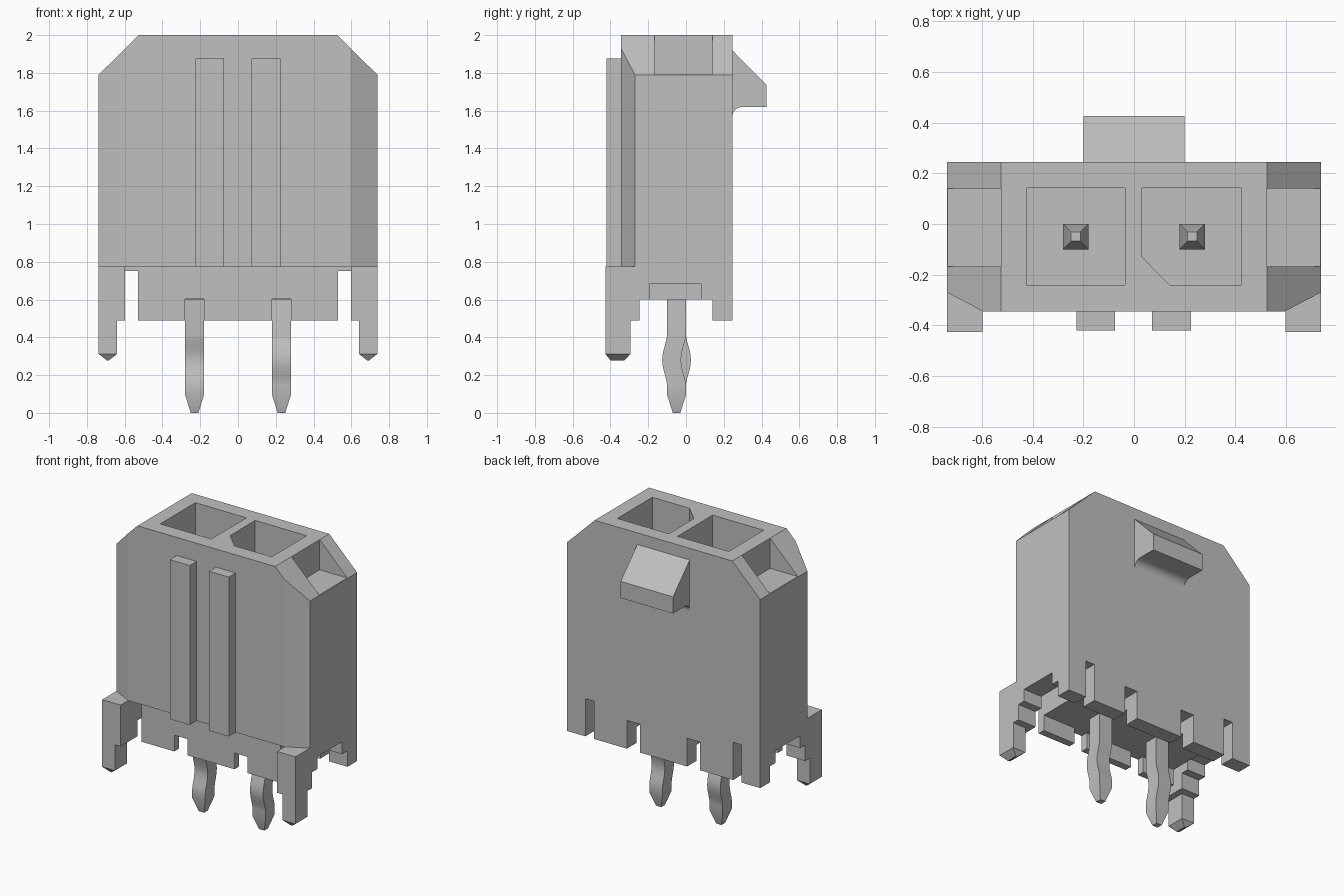
import bpy, bmesh, math

cube = bpy.data.objects.get("Cube")
if cube:
    bpy.data.objects.remove(cube, do_unlink=True)

grey = bpy.data.materials.new("plain_grey")
grey.use_nodes = True
COLOUR = (0.53, 0.53, 0.53, 1)
grey.diffuse_color = COLOUR
grey.node_tree.nodes["Principled BSDF"].inputs["Base Color"].default_value = COLOUR


def loft(name, rings):
    """Closed solid through a stack of matching rings of points."""
    bm = bmesh.new()
    rows = [[bm.verts.new(p) for p in ring] for ring in rings]
    n = len(rows[0])
    for a, b in zip(rows, rows[1:]):
        for i in range(n):
            j = (i + 1) % n
            bm.faces.new((a[i], a[j], b[j], b[i]))
    bm.faces.new(rows[0][::-1])
    bm.faces.new(rows[-1])
    bmesh.ops.recalc_face_normals(bm, faces=bm.faces)
    mesh = bpy.data.meshes.new(name)
    bm.to_mesh(mesh)
    bm.free()
    mesh.materials.append(grey)
    obj = bpy.data.objects.new(name, mesh)
    bpy.context.collection.objects.link(obj)
    return obj


def prism(name, pts, axis, lo, hi):
    """Extrude a 2D outline along an axis."""
    def place(p, t):
        return {"x": (t, p[0], p[1]), "y": (p[0], t, p[1]), "z": (p[0], p[1], t)}[axis]
    return loft(name, [[place(p, t) for p in pts] for t in (lo, hi)])


def rect(x0, x1, y0, y1):
    return [(x0, y0), (x1, y0), (x1, y1), (x0, y1)]


def box(name, x, y, z):
    return prism(name, rect(min(x), max(x), *y), "z", *z)


def carve(target, cutter):
    """Subtract the cutter and throw it away."""
    cutter.hide_render = True
    mod = target.modifiers.new("cut", "BOOLEAN")
    mod.operation, mod.solver, mod.object = "DIFFERENCE", "EXACT", cutter
    bpy.context.view_layer.objects.active = target
    bpy.ops.object.modifier_apply(modifier=mod.name)
    bpy.data.objects.remove(cutter, do_unlink=True)


FRONT, BACK, SIDE = -0.345, 0.245, 0.738
FLOOR = 0.82        # bottom of the contact cavities
PIN_X, PIN_Y = 0.23, -0.05

# Housing block with bevelled front corners
housing = prism("housing", [(-0.595, FRONT), (0.595, FRONT), (SIDE, -0.27),
                            (SIDE, BACK), (-SIDE, BACK), (-SIDE, -0.27)], "z", 0.49, 2.0)

# Underside: hollow belly and recessed front skirt
carve(housing, box("cut", (-1, 1), (-0.245, 0.14), (0.3, 0.6)))
carve(housing, box("cut", (-0.597, 0.597), (-0.6, -0.295), (0.3, 0.775)))

for s in (-1, 1):
    # Sloped top shoulders with a pocket in each
    carve(housing, prism("cut", [(s * 0.525, 2.0), (s * SIDE, 1.79), (s * 0.951, 1.58),
                                 (s * 1.2, 2.3), (s * 0.221, 2.3)], "y", -1, 1))
    carve(housing, box("cut", (s * 0.525, s * 1.1), (-0.167, 0.14), (1.792, 2.4)))
    # Slots, side notches and contact notches along the bottom edge
    carve(housing, box("cut", (s * 0.53, s * 0.597), (-1, 1), (0.3, 0.75)))
    carve(housing, box("cut", (s * 0.56, s * 1.1), (-0.19, 0.08), (0.3, 0.685)))
    carve(housing, box("cut", (s * 0.18, s * 0.28), (-0.4, -0.2), (0.3, 0.602)))
    carve(housing, box("cut", (s * 0.18, s * 0.28), (0.08, 0.4), (0.3, 0.685)))

# Contact cavities, one with a keyed corner
carve(housing, box("cut", (-0.425, -0.035), (-0.24, 0.142), (FLOOR, 2.5)))
carve(housing, prism("cut", [(0.14, -0.24), (0.425, -0.24), (0.425, 0.142),
                             (0.032, 0.142), (0.032, -0.13)], "z", FLOOR, 2.5))

# Front guide ribs
for side, x in (("right", -0.15), ("left", 0.148)):
    box(f"{side}_guide_rib", (x - 0.076, x + 0.076), (-0.42, FRONT + 0.01), (0.775, 1.875))

# Back latch: sloped ramp with a filleted underside
r = 0.053
fillet = [(BACK + r - r * math.sin(a), 1.62 - r + r * math.cos(a))
          for a in (i * math.pi / 16 for i in range(9))]
prism("back_latch", [(BACK - 0.01, 1.92), (BACK, 1.92), (0.427, 1.735), (0.427, 1.62)]
      + fillet + [(BACK - 0.01, 1.62 - r)], "x", -0.2, 0.2)

for side, s in (("left", 1), ("right", -1)):
    # Locating foot: block, leg and wedge tip
    box(f"{side}_foot_block", (s * 0.597, s * SIDE), (-0.427, -0.245), (0.49, 0.775))
    leg = rect(0.64, SIDE, -0.427, -0.295)
    tip = rect(0.684, 0.694, -0.40, -0.325)
    loft(f"{side}_foot_leg", [[(s * x, y, z) for x, y in ring]
                              for ring, z in ((tip, 0.278), (leg, 0.312), (leg, 0.5))])

    # Contact pin: tapered ends and a kinked tail, bent opposite ways
    stations = [(0.0, 0.02, 0), (0.095, 0.05, 0), (0.15, 0.05, 0)]
    for i in range(1, 12):
        stations.append((0.15 + 0.26 * i / 12, 0.05,
                         -s * 0.026 * math.sin(math.pi * i / 12) ** 1.5))
    stations += [(0.41, 0.05, 0), (1.55, 0.05, 0), (1.65, 0.018, 0)]
    pin = loft(f"{side}_contact_pin",
               [[(x, y + dy, z) for x, y in
                 rect(s * PIN_X - h, s * PIN_X + h, PIN_Y - h, PIN_Y + h)]
                for z, h, dy in stations])
    bpy.ops.object.select_all(action="DESELECT")
    pin.select_set(True)
    bpy.context.view_layer.objects.active = pin
    bpy.ops.object.shade_smooth_by_angle(angle=math.radians(20))
